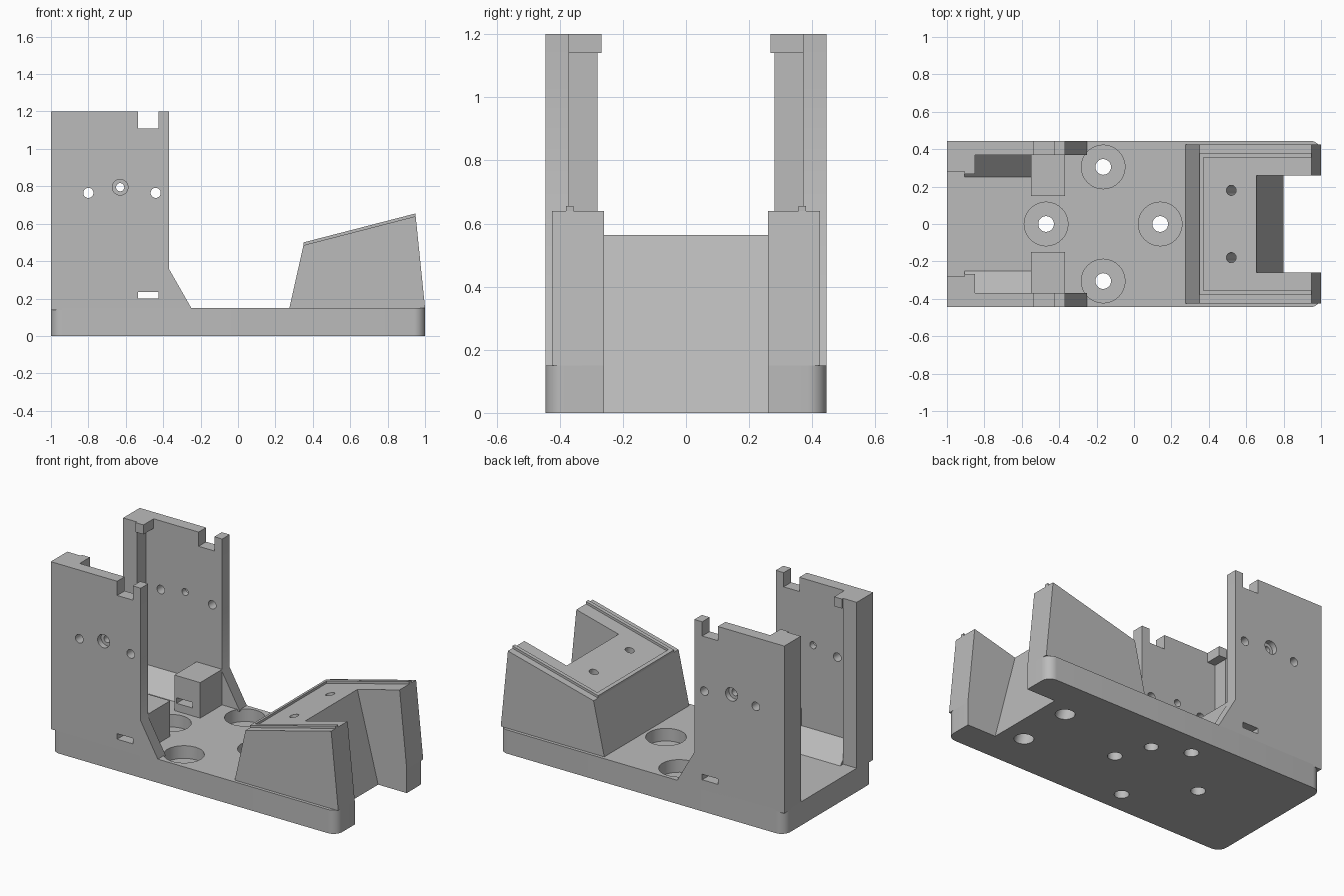
import bpy, bmesh, math
from mathutils import Vector

cube = bpy.data.objects.get("Cube")
if cube:
    bpy.data.objects.remove(cube, do_unlink=True)

grey = bpy.data.materials.new("matte grey")
grey.use_nodes = True
grey.diffuse_color = (0.5, 0.5, 0.5, 1)
grey.node_tree.nodes["Principled BSDF"].inputs["Base Color"].default_value = (0.5, 0.5, 0.5, 1)


def finish(name, bm):
    bmesh.ops.recalc_face_normals(bm, faces=bm.faces)
    mesh = bpy.data.meshes.new(name)
    bm.to_mesh(mesh)
    bm.free()
    mesh.materials.append(grey)
    obj = bpy.data.objects.new(name, mesh)
    bpy.context.collection.objects.link(obj)
    return obj


def prism(name, points, lo, hi, axis="y"):
    """Extrude a closed profile (xz along y, yz along x, xy along z)."""
    place = {"x": lambda a, b, t: (t, a, b),
             "y": lambda a, b, t: (a, t, b),
             "z": lambda a, b, t: (a, b, t)}[axis]
    bm = bmesh.new()
    face = bm.faces.new([bm.verts.new(place(a, b, lo)) for a, b in points])
    ext = bmesh.ops.extrude_face_region(bm, geom=[face])
    moved = [v for v in ext["geom"] if isinstance(v, bmesh.types.BMVert)]
    bmesh.ops.translate(bm, verts=moved, vec=place(0, 0, hi - lo))
    return finish(name, bm)


def box(name, x0, x1, y0, y1, z0, z1):
    y0, y1 = sorted((y0, y1))
    return prism(name, [(x0, z0), (x1, z0), (x1, z1), (x0, z1)], y0, y1)


def rod(start, end, radius):
    start, end = Vector(start), Vector(end)
    axis = end - start
    bm = bmesh.new()
    bmesh.ops.create_cone(bm, cap_ends=True, segments=32, radius1=radius,
                          radius2=radius, depth=axis.length)
    obj = finish("hole_cutter", bm)
    turn = axis.to_track_quat("Z", "Y").to_matrix().to_4x4()
    obj.data.transform(turn)
    obj.data.transform(obj.matrix_world.Translation((start + end) / 2))
    return obj


def cut(obj, cutters):
    for c in cutters:
        mod = obj.modifiers.new("cut", "BOOLEAN")
        mod.operation, mod.solver, mod.object = "DIFFERENCE", "EXACT", c
        bpy.context.view_layer.update()
        bpy.context.view_layer.objects.active = obj
        bpy.ops.object.modifier_apply(modifier=mod.name)


def smooth(obj):
    bpy.ops.object.select_all(action="DESELECT")
    obj.select_set(True)
    bpy.context.view_layer.objects.active = obj
    bpy.ops.object.shade_smooth_by_angle(angle=math.radians(30))


W, FLOOR = 0.445, 0.15      # half width, base thickness
SLOPE = 0.155 / 0.6         # tilt of the cradle top


def cradle_z(x):
    return 0.485 + SLOPE * (x - 0.35)


# Base plate with rounded corners
R = 0.06
outline = []
for i, (sx, sy) in enumerate([(1, 1), (-1, 1), (-1, -1), (1, -1)]):
    for k in range(9):
        a = math.pi / 2 * (i + k / 8)
        outline.append((sx * (1 - R) + R * math.cos(a), sy * (W - R) + R * math.sin(a)))
base = prism("base_plate", outline, 0, FLOOR, "z")

# Tilted cradle
cradle = prism("cradle", [(0.275, FLOOR), (1, FLOOR), (0.95, cradle_z(0.95)), (0.35, cradle_z(0.35))],
               -0.425, 0.425)

# Open notch at the end, square to the cradle top
notch = prism("notch_cutter", [(0.81, -0.04), (1.2, -0.04), (1.2, 0.9), (0.81 - 0.94 * SLOPE, 0.9)],
              -0.26, 0.26)

# Tilted screw holes, widened from below
down = Vector((SLOPE, 0, -1)).normalized()
tilted = []
for s in (1, -1):
    top = Vector((0.52, s * 0.18, cradle_z(0.52)))
    tilted.append(rod(top - down * 0.1, top + down * 0.75, 0.027))
    tilted.append(rod(top + down * 0.3, top + down * 0.75, 0.055))
cut(cradle, [notch] + tilted)

# Counterbored mounting holes in the base
mounts = []
for x, y in [(-0.165, 0.305), (-0.165, -0.305), (-0.47, 0), (0.14, 0)]:
    mounts.append(rod((x, y, -0.1), (x, y, 0.3), 0.042))
    mounts.append(rod((x, y, 0.07), (x, y, 0.3), 0.117))
blind = rod((0.05, 0.21, -0.1), (0.05, 0.21, 0.1), 0.04)
cut(base, [notch] + tilted + mounts + [blind])

# Raised rim on three sides of the cradle top
def rim(name, x0, x1, y0, y1):
    pts = [(x0, cradle_z(x0) - 0.01), (x1, cradle_z(x1) - 0.01),
           (x1, cradle_z(x1) + 0.015), (x0, cradle_z(x0) + 0.015)]
    return prism(name, pts, y0, y1)


rim("cradle_rim_end", 0.35, 0.372, -0.38, 0.38)
rim("cradle_rim_left", 0.372, 0.95, 0.356, 0.38)
rim("cradle_rim_right", 0.372, 0.95, -0.38, -0.356)

# Upright walls with their inner details
wall_profile = [(-1, 0.14), (-0.25, 0.14), (-0.25, FLOOR), (-0.37, 0.36), (-0.37, 1.2),
                (-0.425, 1.2), (-0.425, 1.11), (-0.535, 1.11), (-0.535, 1.2), (-1, 1.2)]
cutters = [notch, blind] + tilted + mounts
for s, side in ((1, "left"), (-1, "right")):
    inner, outer = s * 0.37, s * W
    wall = prism(side + "_wall", wall_profile, *sorted((inner, outer)))
    block = box(side + "_slot_block", -0.55, -0.37, s * 0.15, inner, FLOOR, 0.375)
    box(side + "_end_flange", -1, -0.905, s * 0.28, inner, 0.14, 1.2)
    box(side + "_top_tab", -0.905, -0.85, s * 0.268, inner, 1.14, 1.2)
    prism(side + "_floor_ramp", [(s * 0.25, FLOOR), (inner, FLOOR), (inner, 0.265)],
          -0.905, -0.55, "x")
    slot = box("slot_cutter", -0.535, -0.425, s * 0.1, s * 0.5, 0.2, 0.235)
    holes = [rod((x, s * 0.3, z), (x, s * 0.5, z), r)
             for x, z, r in [(-0.8, 0.765, 0.027), (-0.63, 0.795, 0.022), (-0.44, 0.765, 0.027)]]
    holes.append(rod((-0.63, s * 0.41, 0.795), (-0.63, s * 0.5, 0.795), 0.042))
    cut(wall, [slot] + holes)
    cut(block, [slot])
    smooth(wall)
    cutters += [slot] + holes

for obj in (base, cradle):
    smooth(obj)
for c in cutters:
    bpy.data.objects.remove(c, do_unlink=True)
